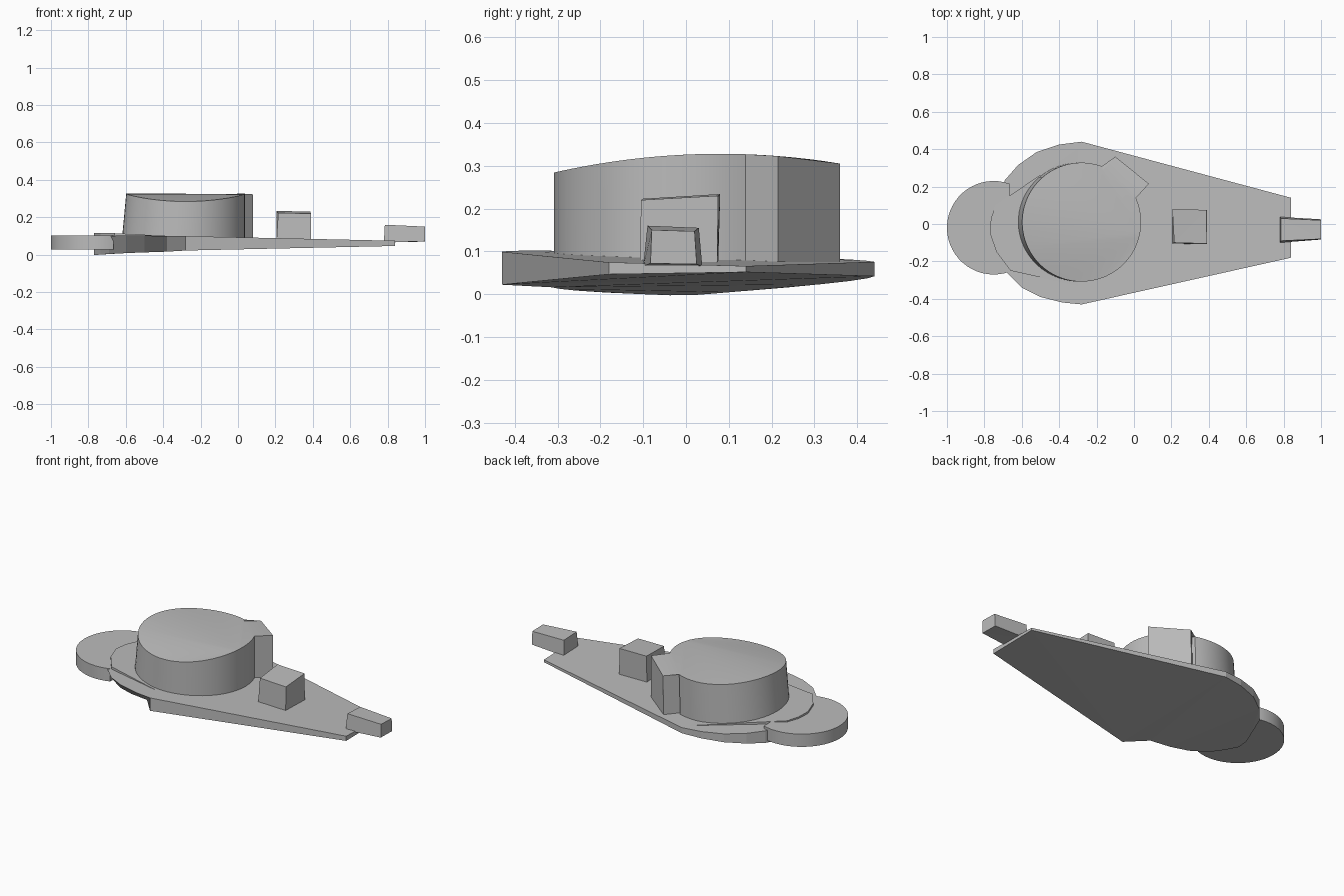
import bpy, bmesh
from math import radians, sin, cos

cube = bpy.data.objects.get("Cube")
if cube:
    bpy.data.objects.remove(cube, do_unlink=True)

grey = bpy.data.materials.new("plain_grey")
grey.use_nodes = True
color = (0.5, 0.5, 0.5, 1)
grey.diffuse_color = color
grey.node_tree.nodes["Principled BSDF"].inputs["Base Color"].default_value = color


def loft(name, bottom, top, smooth=False):
    """Solid between two matching loops of 3D points."""
    bm = bmesh.new()
    lo = [bm.verts.new(p) for p in bottom]
    hi = [bm.verts.new(p) for p in top]
    n = len(lo)
    caps = [bm.faces.new(lo), bm.faces.new(hi)]
    for i in range(n):
        j = (i + 1) % n
        bm.faces.new((lo[i], lo[j], hi[j], hi[i]))
    bmesh.ops.triangulate(bm, faces=caps, ngon_method='BEAUTY')
    bmesh.ops.recalc_face_normals(bm, faces=bm.faces)
    mesh = bpy.data.meshes.new(name)
    bm.to_mesh(mesh)
    bm.free()
    mesh.materials.append(grey)
    obj = bpy.data.objects.new(name, mesh)
    bpy.context.collection.objects.link(obj)
    if smooth:
        bpy.ops.object.select_all(action='DESELECT')
        obj.select_set(True)
        bpy.context.view_layer.objects.active = obj
        bpy.ops.object.shade_smooth_by_angle(angle=radians(25))
    return obj


def arc(cx, cy, r, start, end, steps):
    angles = [radians(start + (end - start) * i / steps) for i in range(steps + 1)]
    return [(cx + r * cos(a), cy + r * sin(a)) for a in angles]


# Teardrop base plate, tilted on top and keeled underneath
def plate_top(x, y):
    return 0.083 - 0.016 * x - 0.027 * y


def plate_bottom(x, y):
    return 0.018 + 0.028 * x + 0.022 * y + 0.05 * abs(y)


outline = [(0.84, -0.18), (0.84, 0.14), (-0.28, 0.44), (-0.4, 0.425),
           (-0.52, 0.385), (-0.62, 0.315), (-0.69, 0.235), (-0.74, 0.1),
           (-0.765, 0.03), (-0.77, -0.05), (-0.735, -0.15), (-0.69, -0.25),
           (-0.6, -0.34), (-0.5, -0.39), (-0.38, -0.42), (-0.28, -0.43)]
underside = [(x, y * 0.75 if x < -0.3 and y < 0 else y) for x, y in outline]
loft("base_plate",
     [(x, y, plate_bottom(x, y)) for x, y in underside],
     [(x, y, plate_top(x, y)) for x, y in outline])

# Low shelf under the drum at the rounded end
shelf = [(-0.3, 0.4), (-0.74, 0.1), (-0.765, 0.03), (-0.77, -0.05),
         (-0.735, -0.15), (-0.66, -0.25), (-0.3, -0.33)]
loft("raised_shelf",
     [(x, y, 0.06) for x, y in shelf],
     [(x, y, plate_top(x, y) - 0.04 * (x + 0.3)) for x, y in shelf])

# Open ring handle
ring = arc(-0.75, -0.02, 0.25, 70, 290, 32) + arc(-0.745, -0.03, 0.13, 290, 70, 32)
loft("ring_handle",
     [(x, y, 0.027) for x, y in ring],
     [(x, y, 0.103) for x, y in ring], smooth=True)

# Drum with a square tab, crowned on top
drum = [(-0.1, 0.36), (-0.165, 0.29)] + arc(-0.28, 0.01, 0.318, 70, 384, 56)
drum += [(0.08, 0.215)]
loft("drum",
     [(x - 0.025 * max(0, -x) / 0.6, y, 0.06) for x, y in drum],
     [(x, y, 0.328 - 0.29 * (y - 0.08) ** 2) for x, y in drum], smooth=True)

# Small block in front of the drum
loft("small_block",
     [(0.205, -0.105, 0.06), (0.39, -0.108, 0.06), (0.39, 0.073, 0.06), (0.205, 0.075, 0.06)],
     [(0.215, -0.1, 0.223), (0.39, -0.105, 0.22), (0.387, 0.075, 0.23), (0.205, 0.08, 0.234)])

# Tapered prong at the narrow end
loft("end_prong",
     [(0.78, -0.1, 0.065), (1.0, -0.083, 0.072), (1.0, 0.025, 0.07), (0.78, 0.038, 0.065)],
     [(0.785, -0.09, 0.16), (1.0, -0.08, 0.15), (1.0, 0.02, 0.147), (0.785, 0.03, 0.155)])
